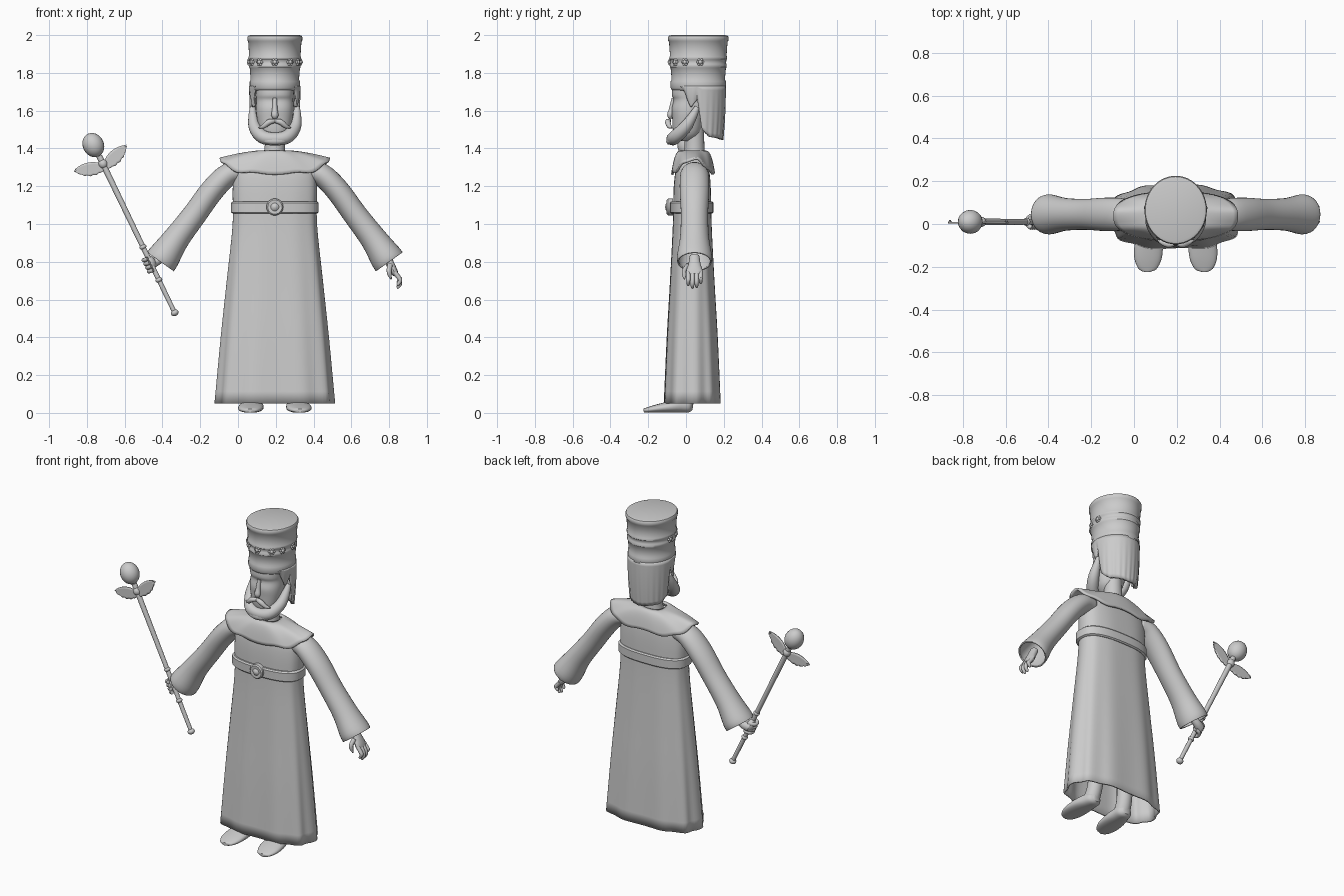
import bpy, bmesh
from math import sin, cos, pi, radians
from mathutils import Vector

cube = bpy.data.objects.get("Cube")
if cube:
    bpy.data.objects.remove(cube)

CX = 0.195  # centre line of the figure
mat = bpy.data.materials.new("plain grey")
mat.use_nodes = True
GREY = (0.6, 0.6, 0.6, 1)
mat.diffuse_color = GREY
mat.node_tree.nodes["Principled BSDF"].inputs["Base Color"].default_value = GREY


def finish(name, bm, thick=0, angle=40):
    bmesh.ops.recalc_face_normals(bm, faces=bm.faces)
    me = bpy.data.meshes.new(name)
    bm.to_mesh(me)
    bm.free()
    ob = bpy.data.objects.new(name, me)
    bpy.context.collection.objects.link(ob)
    me.materials.append(mat)
    bpy.ops.object.select_all(action='DESELECT')
    ob.select_set(True)
    bpy.context.view_layer.objects.active = ob
    bpy.ops.object.shade_smooth_by_angle(angle=radians(angle))
    if thick:
        mod = ob.modifiers.new("thickness", 'SOLIDIFY')
        mod.thickness = thick
    return ob


def spow(v, e):
    return abs(v) ** e * (1 if v >= 0 else -1)


def spline(rows, steps):
    """Catmull-Rom through rows of numbers."""
    rows = [Vector(r) for r in rows]
    out = []
    for i in range(len(rows) - 1):
        b, c = rows[i], rows[i + 1]
        a = rows[i - 1] if i else b
        d = rows[i + 2] if i + 2 < len(rows) else c
        for k in range(steps):
            t = k / steps
            out.append(b + (c - a) * (t / 2) + (a * 2 - b * 5 + c * 4 - d) * (t * t / 2)
                       + (b * 3 - a - c * 3 + d) * (t ** 3 / 2))
    return out + [rows[-1]]


def loft(name, rows, ref=(0, 1, 0), n=24, p=2, steps=4, caps=True, thick=0, flat=False, fold=None):
    """Skin rings of rows (x, y, z, radius a, radius b) along their path."""
    rows = spline([(*r, r[3]) if len(r) == 4 else r for r in rows], steps)
    ref = Vector(ref)
    bm = bmesh.new()
    rings = []
    for i, r in enumerate(rows):
        lo, hi = rows[max(i - 1, 0)], rows[min(i + 1, len(rows) - 1)]
        tan = Vector((0, 0, 1)) if flat else Vector((hi - lo)[:3]).normalized()
        u = ref.cross(tan).normalized()
        v = tan.cross(u)
        ring = []
        for k in range(n):
            a = 2 * pi * k / n
            f = fold(a, i / (len(rows) - 1)) if fold else 1
            ring.append(bm.verts.new(Vector(r[:3]) + u * (max(r[3], .001) * f * spow(cos(a), 2 / p))
                                     + v * (max(r[4], .001) * f * spow(sin(a), 2 / p))))
        rings.append(ring)
    for s, t in zip(rings, rings[1:]):
        for k in range(n):
            bm.faces.new((s[k], s[(k + 1) % n], t[(k + 1) % n], t[k]))
    if caps:
        bm.faces.new(rings[0])
        bm.faces.new(rings[-1])
    return finish(name, bm, thick)


def sheet(name, f, nu, nv, thick, closed=False):
    """Thin surface from f(u, v) with u and v from 0 to 1."""
    bm = bmesh.new()
    g = [[bm.verts.new(f(i / nu, j / nv)) for j in range(nv + 1)] for i in range(nu + (not closed))]
    for i in range(nu):
        a, b = g[i], g[(i + 1) % len(g)]
        for j in range(nv):
            bm.faces.new((a[j], b[j], b[j + 1], a[j + 1]))
    return finish(name, bm, thick)


def ball(name, loc, size, tilt=0):
    bm = bmesh.new()
    bmesh.ops.create_uvsphere(bm, u_segments=20, v_segments=12, radius=1)
    ob = finish(name, bm)
    ob.location, ob.scale, ob.rotation_euler = loc, size, (0, tilt, 0)
    return ob


# Robe with folds that deepen toward the hem
def folds(a, t):
    return 1 + 0.028 * (1 - t) ** 2 * sin(10 * a + 1)

loft("robe", [(CX, .033, .05, .312, .15), (CX, .033, .4, .282, .135), (CX, .033, .7, .252, .118),
              (CX, .033, 1.0, .222, .103), (CX, .033, 1.2, .222, .098), (CX, .035, 1.3, .2, .085),
              (CX, .04, 1.37, .09, .06)],
     n=80, p=2.6, caps=False, thick=.01, flat=True, fold=folds)

# Belt and round buckle
loft("belt", [(CX, .03, 1.055, .222, .108), (CX, .03, 1.062, .232, .115), (CX, .03, 1.112, .232, .115),
              (CX, .03, 1.12, .222, .108)], n=64, p=2.6, steps=1, flat=True)
loft("buckle", [(CX, -.07, 1.09, .045), (CX, -.095, 1.09, .045), (CX, -.102, 1.09, .038),
                (CX, -.098, 1.09, .03), (CX, -.098, 1.09 + 1e-5, .024), (CX, -.108, 1.09, .014),
                (CX, -.111, 1.09, .002)], ref=(1, 0, 0), steps=1)


# Shoulder cape with wavy rim and raised tips
def cape(u, v):
    a = 2 * pi * u
    rx, ry = .07 + .222 * v, .06 + .056 * v ** .5
    rim = 1.268 + .08 * abs(cos(a)) ** 4 + .006 * sin(9 * a)
    return (CX + rx * spow(cos(a), .8), .037 + ry * spow(sin(a), .8), 1.39 + (rim - 1.39) * v ** 1.5)

sheet("shoulder_cape", cape, 80, 10, .012, True)

# Sleeves and shoes, one per side
for side, s in (("left", 1), ("right", -1)):
    loft(side + "_sleeve", [(CX + s * x, .045, z, a, b) for x, z, a, b in (
        (.17, 1.275, .05, .06), (.245, 1.262, .06, .075), (.33, 1.18, .063, .078), (.425, 1.05, .064, .072),
        (.52, .925, .07, .077), (.585, .83, .085, .093), (.606, .8, .087, .09))],
        n=32, caps=False, thick=.008)
    loft(side + "_shoe", [(CX + s * x, y, z, a, b) for x, y, z, a, b in (
        (.132, -.224, .012, .012, .01), (.132, -.21, .014, .042, .013), (.13, -.16, .022, .064, .021),
        (.125, -.09, .031, .066, .03), (.118, -.03, .038, .055, .037), (.112, .015, .036, .044, .034),
        (.11, .035, .034, .02, .02))], ref=(0, 0, 1), n=24, p=2.3)
    loft(side + "_leg", [(CX + s * .115, -.02, .03, .048), (CX + s * .11, .015, .12, .045),
                         (CX + s * .1, .03, .3, .05)], n=16)

# Open left hand
loft("left_hand", [(.785, .045, .83, .022, .026), (.805, .045, .79, .022, .032), (.825, .045, .75, .02, .044),
                   (.838, .045, .73, .014, .04)], n=16)
for i, drop in enumerate((.675, .66, .664, .685)):
    y = .012 + .022 * i
    loft("left_finger", [(.83, y, .745, .012), (.852, y, .715, .012), (.858, y, drop + .025, .011),
                         (.846, y, drop + .004, .008), (.842, y, drop, .002)], n=10)
loft("left_thumb", [(.805, .015, .785, .014), (.8, -.008, .755, .013), (.803, -.01, .73, .011),
                    (.812, -.008, .708, .003)], n=10)

# Staff with knobs
FOOT, TOP = Vector((-.335, .01, .53)), Vector((-.735, .01, 1.36))
AXIS = (TOP - FOOT).normalized()


def on_staff(t):
    return FOOT.lerp(TOP, t)

loft("staff", [(*FOOT, .012), (*on_staff(.5), .014), (*TOP, .016)], n=14)
TILT = -radians(25.7)
for t, r, h in ((0, .021, .017), (.21, .019, .014), (.42, .019, .014), (.95, .024, .026)):
    ball("staff_knob", on_staff(t), (r, r, h), TILT)
ball("staff_head", (-.766, .01, 1.418), (.056, .056, .066), TILT)

# Pair of scalloped wings on the staff
for label, turn in (("right", 45), ("left", 187)):
    d = Vector((cos(radians(turn)), 0, sin(radians(turn))))
    w = AXIS - d * AXIS.dot(d)
    w.normalize()

    def wing(u, v):
        half = .034 * sin(pi * min(u * .9 + .08, 1)) ** .7
        lower = half * (1 + .18 * abs(sin(5 * pi * u)))
        return on_staff(.93) + d * (.158 * u + .008 * sin(4 * pi * v) * u) + w * (v * (half + lower) - lower)

    sheet(label + "_wing", wing, 30, 6, .008)

# Right fist around the staff
loft("right_wrist", [(-.395, .045, .83, .024), (-.435, .045, .8, .024), (-.462, .032, .79, .03)], n=14)
ball("right_fist", (-.466, .022, .795), (.03, .03, .042), TILT)
for i in range(4):
    c = on_staff(.275 + .024 * i)
    path = [c + Vector((.026 * cos(a), .028 * sin(a), .01 * cos(a))) for a in
            [radians(70 + 38 * k) for k in range(6)]]
    loft("right_finger", [(*q, .011) for q in path], ref=AXIS, n=10)

# Neck, head and nose
loft("neck", [(CX - .003, .045, 1.34, .062, .058), (CX, .045, 1.42, .053, .052), (CX, .04, 1.56, .053, .055)], n=24)
loft("head", [(CX, .0, 1.44, .04, .04), (CX, .005, 1.48, .075, .072), (CX, .012, 1.56, .095, .085),
              (CX, .018, 1.61, .1, .094), (CX, .022, 1.655, .098, .088), (CX, .022, 1.685, .1, .097),
              (CX, .03, 1.74, .105, .1)], n=32, p=2.3, flat=True)
loft("nose", [(CX, -.066, 1.665, .011), (CX, -.076, 1.61, .014), (CX, -.084, 1.575, .019, .016),
              (CX, -.075, 1.558, .008)], n=14)

# Beard band from ear to ear, chin tuft, moustache
half = [(.118, .06, 1.62, .014), (.116, .035, 1.57, .024), (.105, -.005, 1.51, .033),
        (.065, -.055, 1.462, .036)]
loft("beard", [(CX - x, y, z, r) for x, y, z, r in half] + [(CX, -.07, 1.45, .034)]
     + [(CX + x, y, z, r) for x, y, z, r in reversed(half)], n=18)
loft("chin_tuft", [(CX, -.07, 1.465, .07, .03), (CX, -.078, 1.435, .066, .027), (CX, -.08, 1.42, .03, .015)],
     n=18, flat=True)
for side, s in (("left", 1), ("right", -1)):
    loft(side + "_moustache", [(CX, -.088, 1.545, .01), (CX + s * .03, -.096, 1.54, .015),
                               (CX + s * .06, -.088, 1.517, .012), (CX + s * .085, -.075, 1.51, .003)], n=12)

# Hair hanging behind the head with pointed side locks
EDGE = ((0, 1.445), (60, 1.46), (82, 1.5), (92, 1.66), (108, 1.615), (124, 1.7), (130, 1.72))


def hair(u, v):
    a = 260 * u - 130
    for (a0, z0), (a1, z1) in zip(EDGE, EDGE[1:]):
        if a0 <= abs(a) <= a1:
            low = z0 + (z1 - z0) * (abs(a) - a0) / (a1 - a0)
    r = radians(a)
    k = 1 - .1 * v ** 2 + .012 * sin(a * .45) * v
    return (CX + .137 * k * sin(r), .065 + .146 * k * cos(r), 1.73 + (low - 1.73) * v)

sheet("hair", hair, 90, 12, .02)

# Tall hat with bands
hat = ((1.705, .12), (1.71, .128), (1.72, .133), (1.755, .133), (1.765, .128), (1.825, .133), (1.83, .137),
       (1.845, .137), (1.85, .134), (1.868, .135), (1.873, .139), (1.885, .139), (1.89, .136), (1.965, .141),
       (1.97, .145), (1.988, .146), (1.996, .142), (2.0, .13))
loft("hat", [(CX, .065, z, r, r * 1.1) for z, r in hat], n=48, steps=1, flat=True)

# Beaded studs around the front of the hat
for deg in (-94, -62, -36, 0, 36, 62, 94):
    a = radians(deg)
    c = Vector((CX + .137 * sin(a), .065 - .15 * cos(a), 1.857))
    ball("hat_stud", c, (.012, .012, .012))
    for k in range(6):
        b = pi * k / 3
        ball("stud_bead", c + Vector((cos(a), sin(a), 0)) * (.014 * cos(b)) + Vector((0, 0, .014 * sin(b))),
             (.007, .007, .007))
